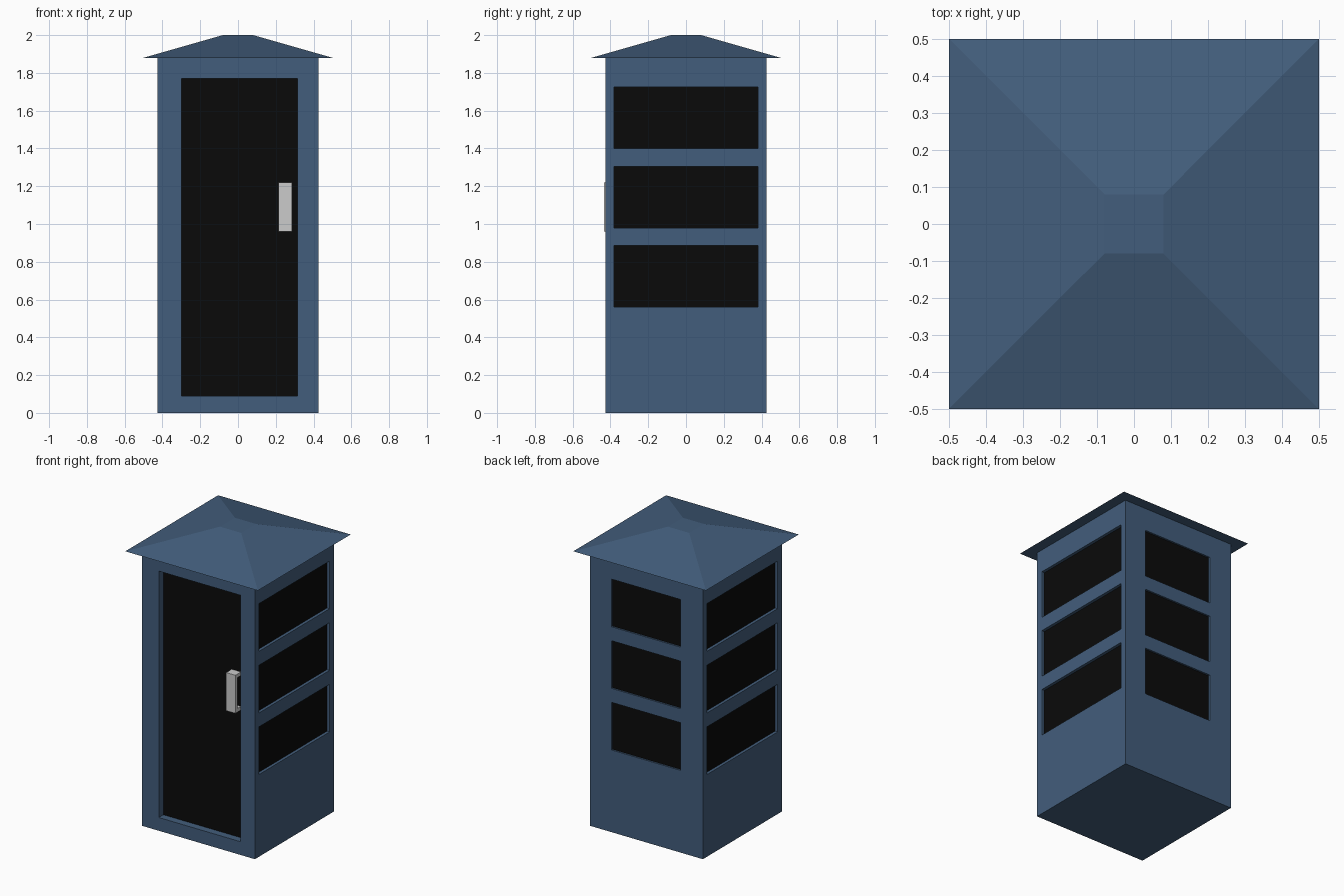
import bpy, bmesh

if "Cube" in bpy.data.objects:
    bpy.data.objects.remove(bpy.data.objects["Cube"])

H = 0.425      # half width of the booth
WALL_TOP = 1.88


def material(name, rgb):
    m = bpy.data.materials.new(name)
    m.diffuse_color = (*rgb, 1)
    m.use_nodes = True
    m.node_tree.nodes["Principled BSDF"].inputs["Base Color"].default_value = m.diffuse_color
    return m


blue = material("blue_paint", (0.055, 0.11, 0.2))
black = material("dark_glass", (0.003, 0.003, 0.003))


def add_box(bm, lo, hi):
    verts = bmesh.ops.create_cube(bm, size=1)["verts"]
    for v in verts:
        for i in range(3):
            v.co[i] = hi[i] if v.co[i] > 0 else lo[i]


def make_object(name, bm, mat=None):
    bmesh.ops.recalc_face_normals(bm, faces=bm.faces[:])
    me = bpy.data.meshes.new(name)
    bm.to_mesh(me)
    bm.free()
    ob = bpy.data.objects.new(name, me)
    bpy.context.collection.objects.link(ob)
    if mat:
        me.materials.append(mat)
    return ob


def boxes(name, spans, mat=None):
    bm = bmesh.new()
    for lo, hi in spans:
        add_box(bm, lo, hi)
    return make_object(name, bm, mat)


def wall_span(side, a, b, z0, z1, d0, d1):
    """Box on one wall, reaching from depth d0 to d1 behind the wall surface."""
    axis, sign = side
    n = sorted((sign * (H - d0), sign * (H - d1)))
    if axis == "x":
        return (n[0], a, z0), (n[1], b, z1)
    return (a, n[0], z0), (b, n[1], z1)


FRONT, BACK, RIGHT, LEFT = ("y", -1), ("y", 1), ("x", 1), ("x", -1)
rows = [(0.56, 0.885), (0.98, 1.305), (1.40, 1.725)]

# openings: wall, horizontal range, vertical range, recess depth
door = [(FRONT, -0.30, 0.315, 0.09, 1.77, 0.05)]
windows = {
    "right_windows": [(RIGHT, -0.38, 0.38, *r, 0.02) for r in rows],
    "left_windows": [(LEFT, -0.38, 0.38, *r, 0.02) for r in rows],
    "back_windows": [(BACK, -0.255, 0.265, *r, 0.012) for r in rows],
}

# body with recessed door and windows
body = boxes("body", [((-H, -H, 0), (H, H, WALL_TOP))], blue)
openings = door + sum(windows.values(), [])
cutter = boxes("opening_cutter",
               [wall_span(*o[:5], -0.05, o[5] + 0.02) for o in openings], blue)
cutter.hide_render = True
cutter.hide_set(True)
mod = body.modifiers.new("openings", "BOOLEAN")
mod.operation = "DIFFERENCE"
mod.solver = "EXACT"
mod.object = cutter

# dark panels filling the back of each recess
for name, group in {"door_panel": door, **windows}.items():
    boxes(name, [wall_span(*o[:5], o[5], o[5] + 0.02) for o in group], black)

# door handle: grip bar on two stubs
boxes("door_handle", [
    ((0.215, -0.435, 0.96), (0.285, -0.415, 1.22)),
    ((0.215, -0.415, 0.96), (0.285, -0.375, 0.985)),
    ((0.215, -0.415, 1.195), (0.285, -0.375, 1.22)),
])

# hipped roof with a small flat top
bm = bmesh.new()
add_box(bm, (-0.5, -0.5, WALL_TOP), (0.5, 0.5, 2.0))
for v in bm.verts:
    if v.co.z > 1.95:
        v.co.x *= 0.16
        v.co.y *= 0.16
make_object("roof", bm, blue)
